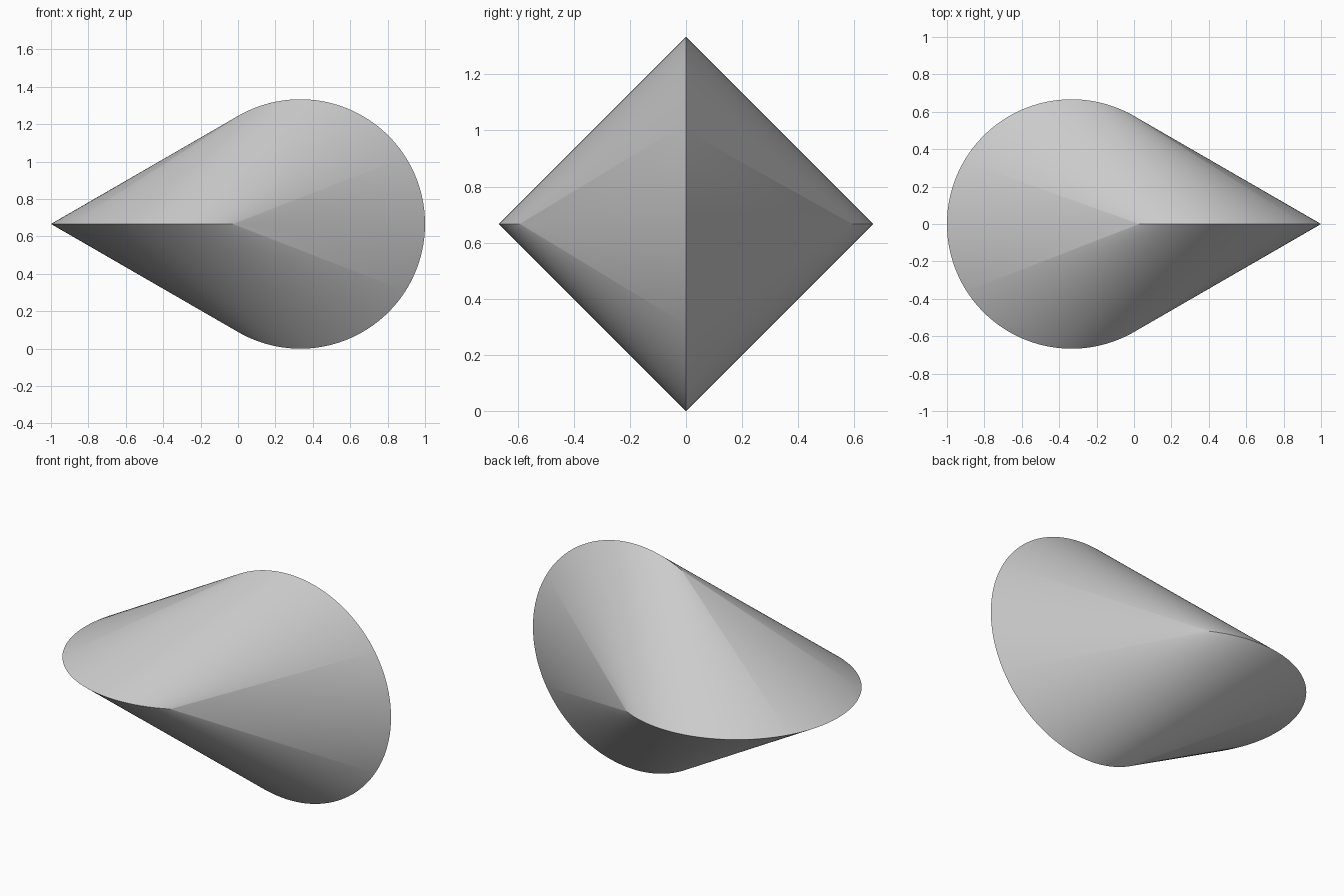
import bpy
import bmesh
from math import sin, cos, pi, sqrt, radians

if "Cube" in bpy.data.objects:
    bpy.data.objects.remove(bpy.data.objects["Cube"])

R = 2 / 3          # radius of both circles; each passes through the other's centre
STEPS = 160        # rulings per half
T = 2 * pi / 3


def ruling(t, side):
    """Straight line joining the flat circle to the upright circle."""
    c = cos(t)
    flat = (R * (-0.5 - c), R * sin(t), R)
    h = sqrt(max(0.0, 1 + 2 * c)) / (1 + c)
    upright = (R * (0.5 - c / (1 + c)), 0, R + side * R * h)
    return flat, upright


bm = bmesh.new()

# Upper and lower developable strips between the two circles
for side in (1, -1):
    rows = []
    for i in range(STEPS + 1):
        t = T * sin(pi * (i / STEPS - 0.5))   # denser towards the ends
        rows.append([bm.verts.new(p) for p in ruling(t, side)])
    for (a, b), (c, d) in zip(rows, rows[1:]):
        bm.faces.new((a, c, d, b))

# Weld the strips along the circular rims
bmesh.ops.remove_doubles(bm, verts=bm.verts, dist=1e-5)
bmesh.ops.recalc_face_normals(bm, faces=bm.faces)

mesh = bpy.data.meshes.new("oloid")
bm.to_mesh(mesh)
bm.free()
oloid = bpy.data.objects.new("oloid", mesh)
bpy.context.collection.objects.link(oloid)

# Smooth skin, sharp rims
bpy.context.view_layer.objects.active = oloid
oloid.select_set(True)
bpy.ops.object.shade_smooth_by_angle(angle=radians(30))
